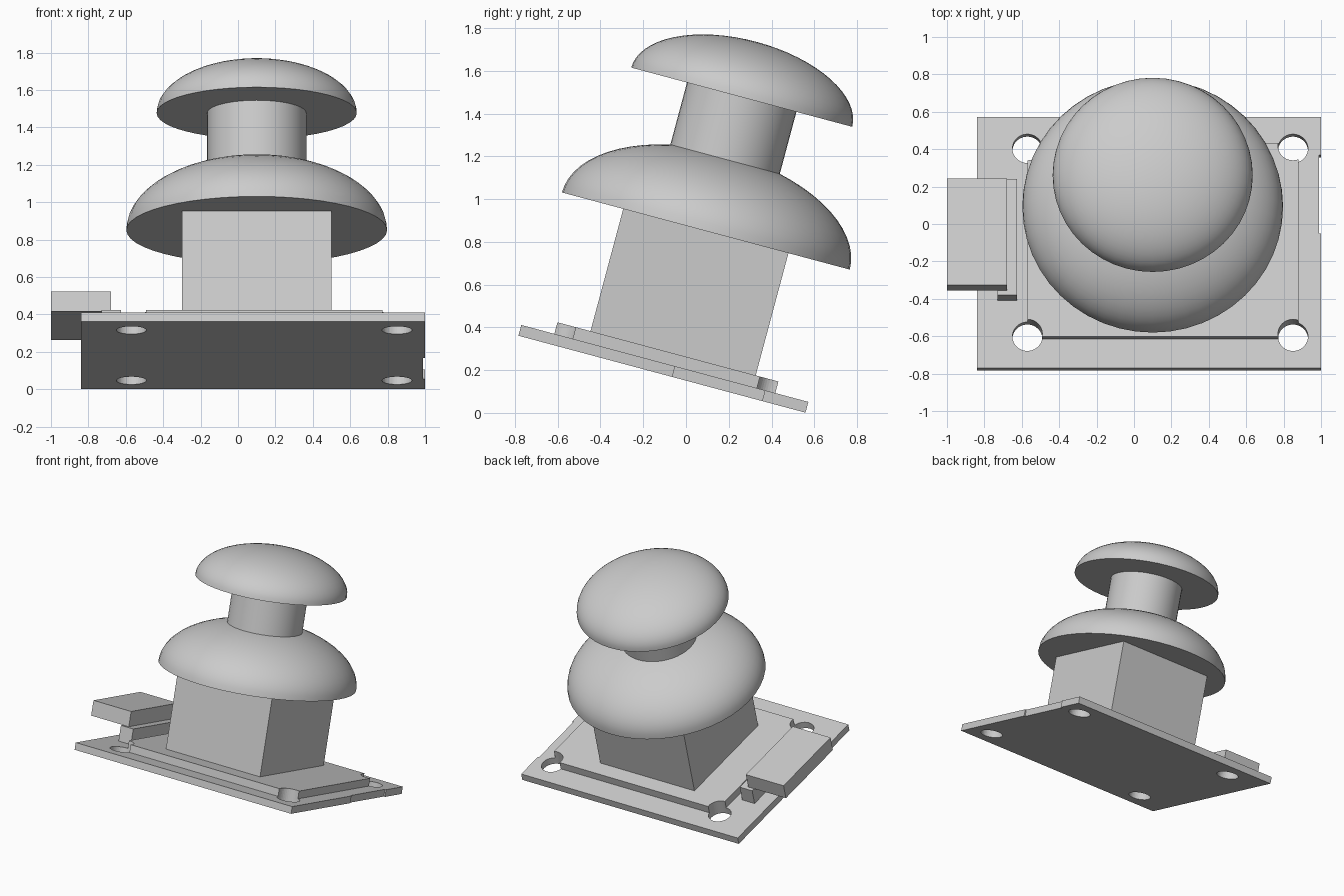
import bpy, bmesh, math
from mathutils import Matrix, Vector

if "Cube" in bpy.data.objects:
    bpy.data.objects.remove(bpy.data.objects["Cube"], do_unlink=True)

# Whole device leans back about the board's underside
TILT = Matrix.Translation((0, -0.1125, 0.181)) @ Matrix.Rotation(math.radians(-15), 4, 'X')
AXIS = Vector((0.1, 0.025))      # centre of the knob stack on the board
BOX_TOP, STEM_TOP = 0.70, 1.348

grey = bpy.data.materials.new("plain_grey")
grey.use_nodes = True
grey.diffuse_color = (0.6, 0.6, 0.6, 1)
grey.node_tree.nodes["Principled BSDF"].inputs["Base Color"].default_value = (0.6, 0.6, 0.6, 1)


def finish(bm, name, smooth=False):
    bmesh.ops.recalc_face_normals(bm, faces=bm.faces)
    mesh = bpy.data.meshes.new(name)
    bm.to_mesh(mesh)
    bm.free()
    mesh.materials.append(grey)
    obj = bpy.data.objects.new(name, mesh)
    bpy.context.collection.objects.link(obj)
    obj.matrix_world = TILT
    if smooth:
        select(obj)
        bpy.ops.object.shade_smooth_by_angle(angle=math.radians(35))
    return obj


def select(obj):
    bpy.ops.object.select_all(action='DESELECT')
    obj.select_set(True)
    bpy.context.view_layer.objects.active = obj


def box(name, xs, ys, zs):
    bm = bmesh.new()
    bmesh.ops.create_cube(bm, size=1)
    for v in bm.verts:
        v.co = [(a + b) / 2 + c * (b - a) for (a, b), c in zip((xs, ys, zs), v.co)]
    return finish(bm, name)


def cylinder(name, x, y, radius, z0, z1, smooth=True):
    bm = bmesh.new()
    bmesh.ops.create_cone(bm, cap_ends=True, segments=40, radius1=radius, radius2=radius,
                          depth=z1 - z0, matrix=Matrix.Translation((x, y, (z0 + z1) / 2)))
    return finish(bm, name, smooth)


def dome(name, radius, height, z):
    """Flattened half ball with a flat underside."""
    bm = bmesh.new()
    bmesh.ops.create_uvsphere(bm, u_segments=48, v_segments=32, radius=1)
    cut = bmesh.ops.bisect_plane(bm, geom=bm.verts[:] + bm.edges[:] + bm.faces[:], dist=1e-4,
                                 plane_co=(0, 0, 0), plane_no=(0, 0, 1), clear_inner=True)
    bmesh.ops.holes_fill(bm, edges=[e for e in bm.edges if e.is_boundary], sides=0)
    bmesh.ops.scale(bm, vec=(radius, radius, height), verts=bm.verts)
    bmesh.ops.translate(bm, vec=(AXIS.x, AXIS.y, z), verts=bm.verts)
    return finish(bm, name, True)


def carve(obj, cutter):
    mod = obj.modifiers.new("cut", 'BOOLEAN')
    mod.operation = 'DIFFERENCE'
    mod.solver = 'EXACT'
    mod.object = cutter
    select(obj)
    bpy.ops.object.modifier_apply(modifier=mod.name)


# Circuit board and the raised plate on it
board = box("circuit_board", (-0.84, 1.0), (-0.695, 0.695), (0, 0.052))
plate = box("raised_plate", (-0.57, 0.88), (-0.535, 0.535), (0.052, 0.108))

# Four mounting holes through both, and a shallow notch in the board edge
cutters = [cylinder("hole_cutter", x, y, 0.08, -0.1, 0.3, False)
           for x in (-0.57, 0.85) for y in (-0.52, 0.52)]
for cutter in cutters:
    carve(board, cutter)
    carve(plate, cutter)
cutters.append(box("notch_cutter", (0.99, 1.1), (0.05, 0.485), (-0.1, 0.2)))
carve(board, cutters[-1])
for cutter in cutters:
    bpy.data.objects.remove(cutter, do_unlink=True)

# Pin header and the plug overhanging the board's right edge
box("pin_header", (-0.73, -0.625), (-0.32, 0.32), (0.052, 0.165))
box("connector_plug", (-1.0, -0.68), (-0.295, 0.295), (0.165, 0.275))

# Square housing with the stacked stick on top
box("stick_housing", (AXIS.x - 0.4, AXIS.x + 0.4), (AXIS.y - 0.4, AXIS.y + 0.4), (0.108, BOX_TOP))
dome("lower_dome", 0.697, 0.376, BOX_TOP)
cylinder("stick_stem", AXIS.x, AXIS.y, 0.265, BOX_TOP + 0.2, STEM_TOP)
dome("thumb_cap", 0.535, 0.268, STEM_TOP)
